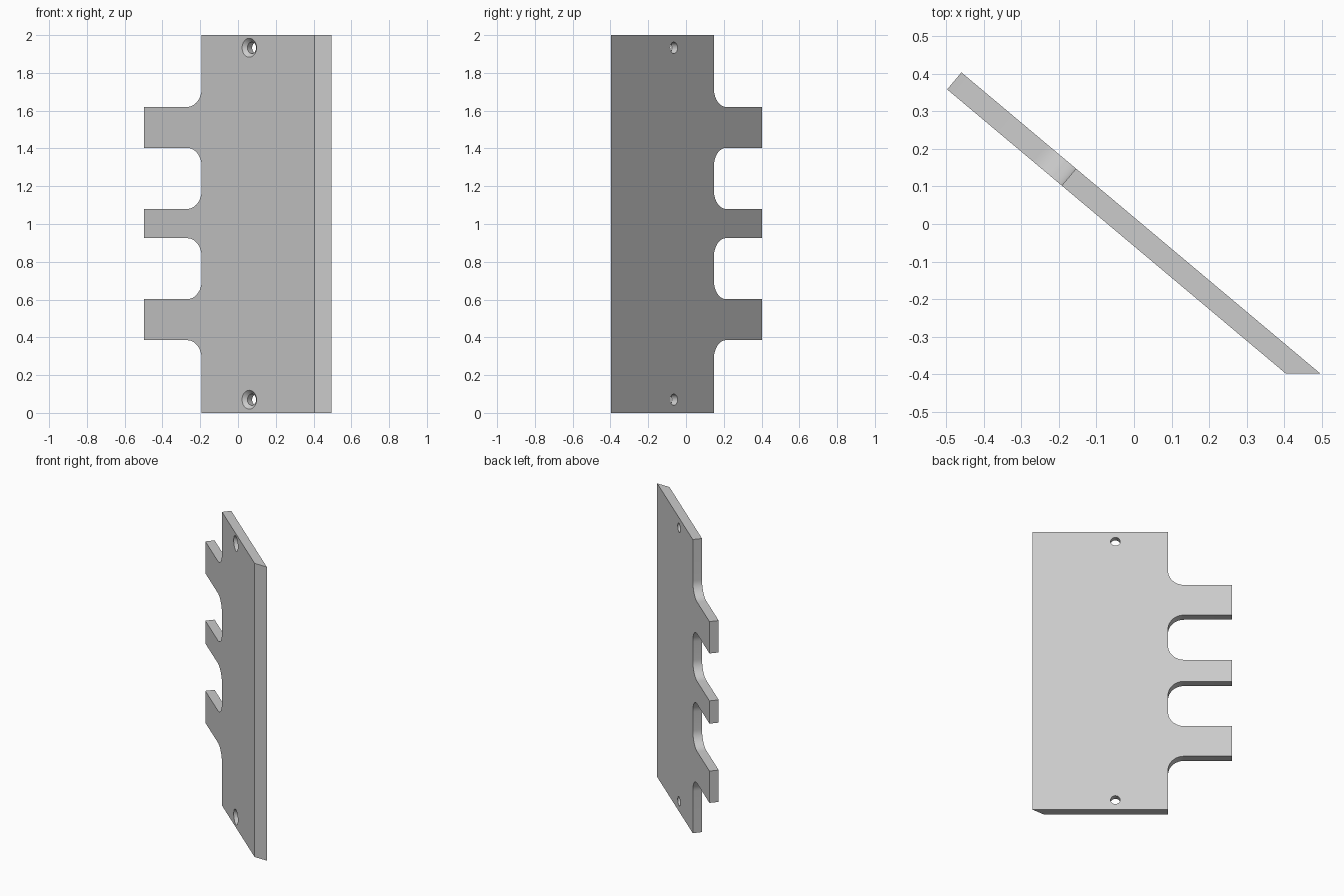
import bpy
import bmesh
from math import cos, sin, pi, radians, tan
from mathutils import Matrix

cube = bpy.data.objects.get("Cube")
if cube:
    bpy.data.objects.remove(cube, do_unlink=True)

ANGLE = radians(-40)
THICK = 0.059
HEIGHT = 2.0
BODY_S, END_S = 0.398, 1.176      # body edge and mitred edge, measured from the tab tips
FILLET = 0.1
TABS = [(0.385, 0.602), (0.925, 1.08), (1.403, 1.62)]
HOLE_S, HOLE_Z = 0.727, (0.07, 1.933)
PLACE = Matrix.Translation((-0.497, 0.358, 0)) @ Matrix.Rotation(ANGLE, 4, "Z")

grey = bpy.data.materials.new("plain grey")
grey.use_nodes = True
colour = (0.6, 0.6, 0.6, 1)
grey.diffuse_color = colour
grey.node_tree.nodes["Principled BSDF"].inputs["Base Color"].default_value = colour


def make_object(name, bm):
    bmesh.ops.recalc_face_normals(bm, faces=bm.faces)
    mesh = bpy.data.meshes.new(name)
    bm.to_mesh(mesh)
    bm.free()
    mesh.materials.append(grey)
    obj = bpy.data.objects.new(name, mesh)
    obj.matrix_world = PLACE
    bpy.context.collection.objects.link(obj)
    return obj


def fillet(z, side, steps=12):
    """Arc from the body edge to the tab edge at height z; side -1 below, 1 above."""
    cs, cz = BODY_S - FILLET, z + side * FILLET
    return [(cs + FILLET * cos(a), cz - side * FILLET * sin(a))
            for a in (pi / 2 * i / steps for i in range(steps + 1))]


# Plate outline with three filleted tabs
outline = [(BODY_S, 0)]
for low, high in TABS:
    outline += fillet(low, -1) + [(0, low), (0, high)] + fillet(high, 1)[::-1]
outline += [(BODY_S, HEIGHT), (END_S, HEIGHT), (END_S, 0)]

bm = bmesh.new()
face = bm.faces.new([bm.verts.new((s, 0, z)) for s, z in outline])
back = bmesh.ops.extrude_face_region(bm, geom=[face])["geom"]
for v in (g for g in back if isinstance(g, bmesh.types.BMVert)):
    v.co.y = THICK
    if v.co.x > END_S - 0.01:
        v.co.x += THICK * tan(radians(50))   # mitred edge
plate = make_object("tabbed_plate", bm)

# Countersunk screw holes, turned as stacked rings
SIDES = 48
PROFILE = [(0.06, -0.01), (0.03, 0.02), (0.03, THICK + 0.02)]
bm = bmesh.new()
for hz in HOLE_Z:
    rings = [[bm.verts.new((HOLE_S + r * cos(2 * pi * i / SIDES), y,
                            hz + r * sin(2 * pi * i / SIDES))) for i in range(SIDES)]
             for r, y in PROFILE]
    for a, b in zip(rings, rings[1:]):
        for i in range(SIDES):
            j = (i + 1) % SIDES
            bm.faces.new((a[i], a[j], b[j], b[i]))
    bm.faces.new(rings[0])
    bm.faces.new(rings[-1])
cutter = make_object("screw_hole_cutter", bm)
cutter.hide_render = True

cut = plate.modifiers.new("screw holes", "BOOLEAN")
cut.operation = "DIFFERENCE"
cut.solver = "EXACT"
cut.object = cutter

# Apply the cut, drop the cutter, smooth the curved walls
bpy.ops.object.select_all(action="DESELECT")
plate.select_set(True)
bpy.context.view_layer.objects.active = plate
bpy.ops.object.modifier_apply(modifier=cut.name)
bpy.data.objects.remove(cutter, do_unlink=True)
bpy.ops.object.shade_smooth_by_angle(angle=radians(30))
